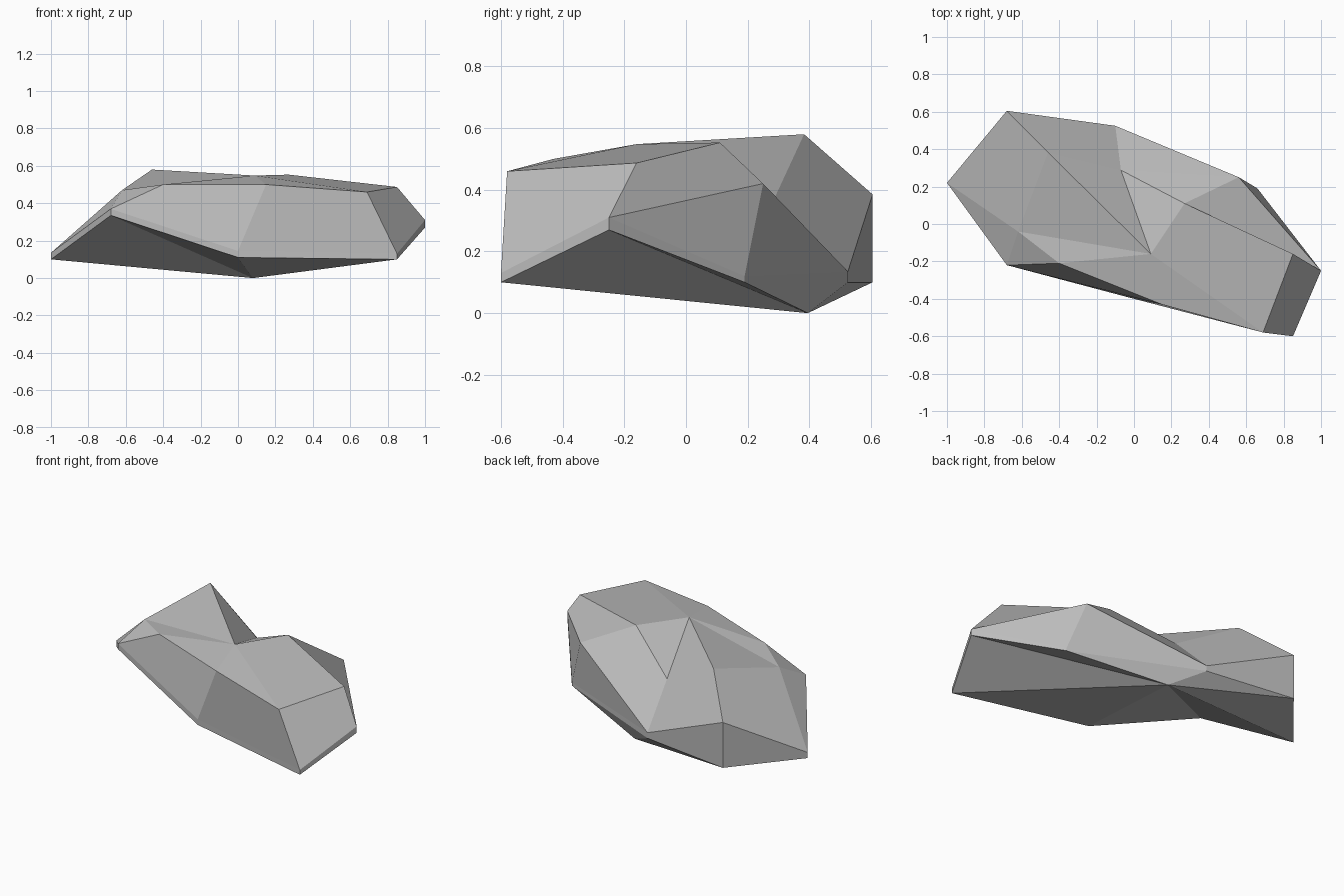
import bpy
import bmesh

# Remove the default cube
default = bpy.data.objects.get("Cube")
if default:
    bpy.data.objects.remove(default, do_unlink=True)

# Single stone colour
stone = bpy.data.materials.new("stone_grey")
stone.use_nodes = True
grey = (0.5, 0.5, 0.5, 1)
stone.diffuse_color = grey
stone.node_tree.nodes["Principled BSDF"].inputs["Base Color"].default_value = grey

# Rim corners, counter-clockwise: x, y, lower z, upper z
rim = {
    "A": (-1, .22, .1, .135),
    "J": (-.68, -.22, .335, .37),
    "S": (0, -.4, .11, .145),
    "G": (.85, -.6, .1, .13),
    "F": (1, -.25, .27, .31),
    "E": (.66, .19, .1, .12),
    "C": (-.1, .525, .1, .135),
    "B": (-.68, .605, .1, .385),
}

# Crown corners: shoulders, ridge, notch and peak
crown = {
    "K": (-.4, -.21, .5),
    "L": (-.62, -.04, .47),
    "R": (.15, -.43, .5),
    "H": (.69, -.58, .46),
    "N": (.85, -.16, .487),
    "D": (.56, .25, .42),
    "O": (.27, .11, .553),
    "M": (.09, -.16, .548),
    "P": (-.07, .288, .375),
    "Q": (-.46, .383, .58),
}

# Facets of the crown, each named by its corners
crown_facets = ("JSRK SGHR GFNH FDON FED ECD DCP DPO CBQP BALQ "
                "AJL JKL KRM KML LMQ MPQ MOP RHM HNOM").split()


def build_rock(name):
    bm = bmesh.new()
    lower = [bm.verts.new((x, y, low)) for x, y, low, high in rim.values()]
    top = {key: bm.verts.new((x, y, high))
           for key, (x, y, low, high) in rim.items()}
    upper = list(top.values())
    top.update({key: bm.verts.new(co) for key, co in crown.items()})
    foot = bm.verts.new((.08, .395, 0))

    # Underside fan and the narrow band around the rim
    for i in range(len(lower)):
        j = (i + 1) % len(lower)
        bm.faces.new((foot, lower[j], lower[i]))
        bm.faces.new((lower[i], lower[j], upper[j], upper[i]))

    # Crown facets
    for facet in crown_facets:
        bm.faces.new([top[key] for key in facet])

    bmesh.ops.recalc_face_normals(bm, faces=bm.faces[:])
    mesh = bpy.data.meshes.new(name)
    bm.to_mesh(mesh)
    bm.free()
    mesh.materials.append(stone)
    rock = bpy.data.objects.new(name, mesh)
    bpy.context.collection.objects.link(rock)
    return rock


build_rock("rock")
